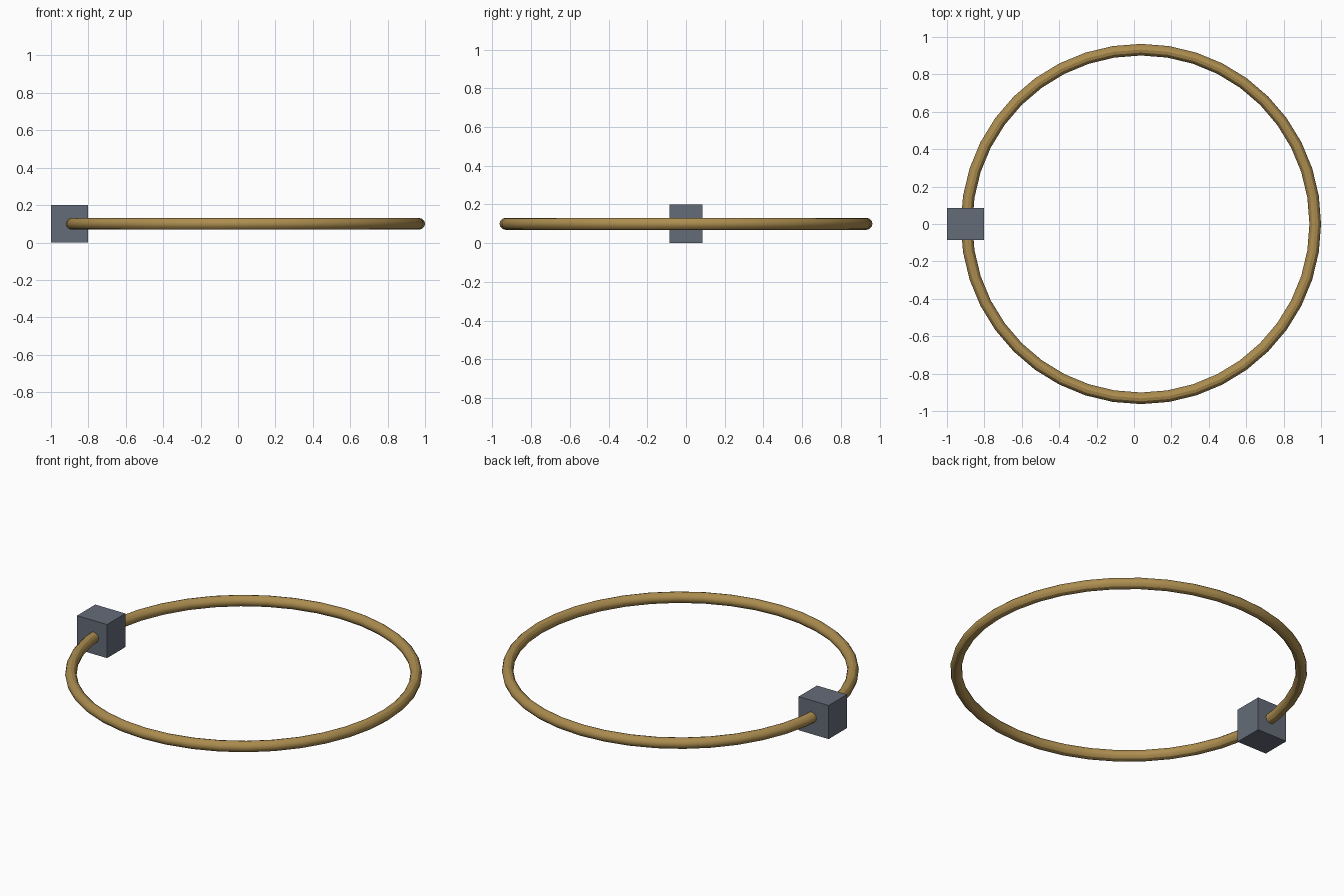
import bpy

if "Cube" in bpy.data.objects:
    bpy.data.objects.remove(bpy.data.objects["Cube"])

def material(name, colour):
    m = bpy.data.materials.new(name)
    m.diffuse_color = colour
    m.use_nodes = True
    m.node_tree.nodes["Principled BSDF"].inputs["Base Color"].default_value = m.diffuse_color
    return m

brass = material("brass", (0.42, 0.27, 0.08, 1))
slate = material("slate", (0.13, 0.15, 0.19, 1))

# Thin round hoop
bpy.ops.mesh.primitive_torus_add(
    major_segments=40, minor_segments=12,
    major_radius=0.932, minor_radius=0.031,
    location=(0.037, 0, 0.1))
hoop = bpy.context.object
hoop.name = "hoop"
hoop.data.materials.append(brass)
bpy.ops.object.shade_smooth_by_angle()

# Clasp block threaded on the hoop
bpy.ops.mesh.primitive_cube_add(size=1, location=(-0.901, 0, 0.1))
block = bpy.context.object
block.name = "clasp_block"
block.scale = (0.198, 0.172, 0.2)
bpy.ops.object.transform_apply(location=False, rotation=False, scale=True)
block.data.materials.append(slate)
